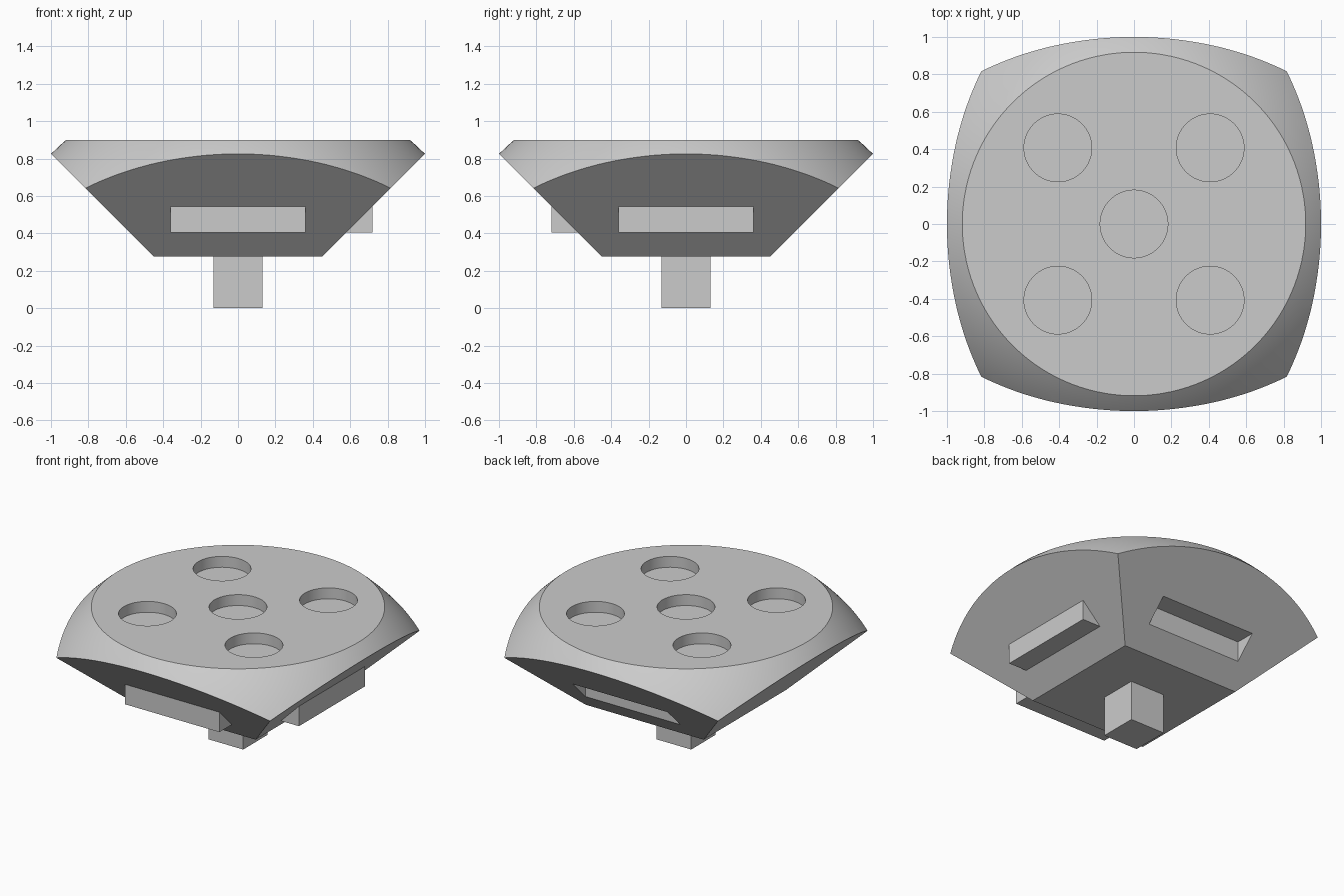
import bpy, bmesh, math
from mathutils import Matrix

if "Cube" in bpy.data.objects:
    bpy.data.objects.remove(bpy.data.objects["Cube"], do_unlink=True)

APEX = -0.175          # walls and dome share this centre
BASE, TOP = 0.275, 0.9

grey = bpy.data.materials.new("light_grey")
grey.use_nodes = True
grey.diffuse_color = (0.6, 0.6, 0.6, 1)
grey.node_tree.nodes["Principled BSDF"].inputs["Base Color"].default_value = (0.6, 0.6, 0.6, 1)


def add_object(name, bm):
    bmesh.ops.recalc_face_normals(bm, faces=bm.faces)
    mesh = bpy.data.meshes.new(name)
    bm.to_mesh(mesh)
    bm.free()
    mesh.materials.append(grey)
    obj = bpy.data.objects.new(name, mesh)
    bpy.context.collection.objects.link(obj)
    return obj


def box(name, x, y, z, turn=0):
    """Box from (min, max) ranges, turned about the vertical axis by degrees."""
    bm = bmesh.new()
    bmesh.ops.create_cube(bm, size=1)
    centre = [(a + b) / 2 for a, b in (x, y, z)]
    size = [b - a for a, b in (x, y, z)]
    bm.transform(Matrix.Rotation(math.radians(turn), 4, "Z")
                 @ Matrix.Translation(centre) @ Matrix.Diagonal((*size, 1)))
    return add_object(name, bm)


def cone(name, sides, r1, r2, z1, z2, x=0, y=0, turn=0):
    bm = bmesh.new()
    bmesh.ops.create_cone(bm, cap_ends=True, segments=sides, radius1=r1, radius2=r2,
                          depth=z2 - z1)
    bm.transform(Matrix.Translation((x, y, (z1 + z2) / 2))
                 @ Matrix.Rotation(math.radians(turn), 4, "Z"))
    return add_object(name, bm)


def carve(target, cutter, operation="DIFFERENCE"):
    mod = target.modifiers.new("carve", "BOOLEAN")
    mod.operation, mod.solver, mod.object = operation, "EXACT", cutter
    bpy.context.view_layer.objects.active = target
    bpy.ops.object.modifier_apply(modifier=mod.name)
    bpy.data.objects.remove(cutter, do_unlink=True)


# Body: upside-down square pyramid, trimmed by a sphere about its apex
root2 = math.sqrt(2)
body = cone("body", 4, (BASE - APEX) * root2, (TOP - APEX) * root2, BASE, TOP, turn=45)
bm = bmesh.new()
bmesh.ops.create_uvsphere(bm, u_segments=128, v_segments=64, radius=root2)
bm.transform(Matrix.Translation((0, 0, APEX)) @ Matrix.Rotation(math.pi / 128, 4, "Z"))
carve(body, add_object("dome_cutter", bm), "INTERSECT")

# Five round pips sunk into the flat top
for x, y in [(0, 0)] + [(sx * 0.407, sy * 0.407) for sx in (-1, 1) for sy in (-1, 1)]:
    carve(body, cone("pip_cutter", 64, 0.181, 0.181, TOP - 0.075, TOP + 0.1, x, y))

# Slots in the back and right walls
for turn in (90, 180):
    carve(body, box("slot_cutter", (0.58, 0.95), (-0.363, 0.363), (0.3, 0.545), turn))

# Matching tabs on the front and left walls
tabs = [box(name, (0.5, 0.718), (-0.36, 0.36), (0.405, 0.545), turn)
        for name, turn in (("left_tab", 0), ("front_tab", -90))]

# Square peg underneath
peg = box("bottom_peg", (-0.132, 0.132), (-0.132, 0.132), (0, BASE + 0.02))

# Smooth the dome and pip walls, keep the hard edges
bpy.ops.object.select_all(action="DESELECT")
body.select_set(True)
bpy.context.view_layer.objects.active = body
bpy.ops.object.shade_smooth_by_angle(angle=math.radians(25))
